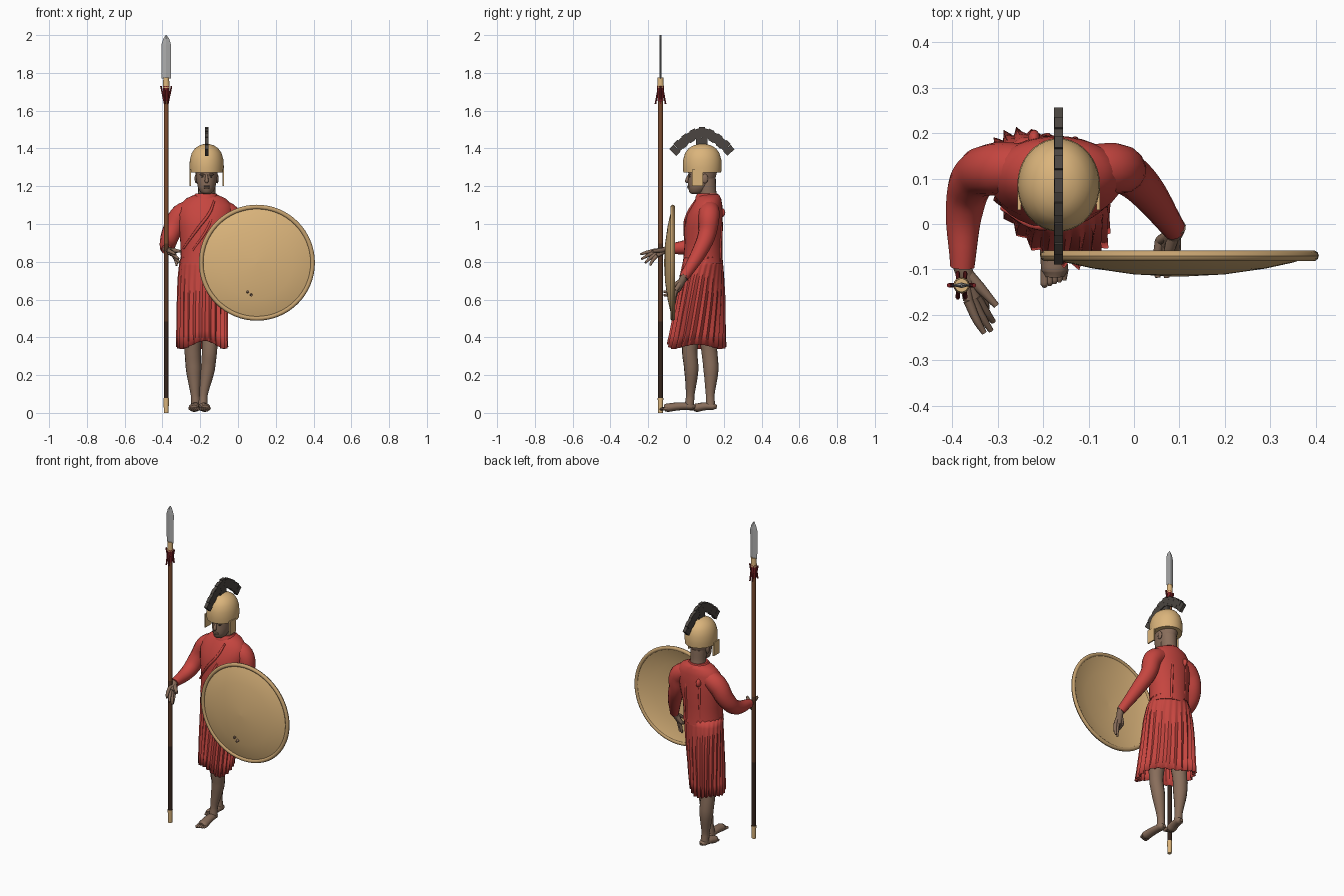
import bpy, bmesh, math
from math import sin, cos, pi
from mathutils import Vector

cube = bpy.data.objects.get("Cube")
if cube:
    bpy.data.objects.remove(cube)


def material(name, r, g, b):
    m = bpy.data.materials.new(name)
    m.use_nodes = True
    m.diffuse_color = (r, g, b, 1)
    m.node_tree.nodes["Principled BSDF"].inputs["Base Color"].default_value = (r, g, b, 1)
    return m


RED = material("red cloth", 0.56, 0.06, 0.05)
DARK_RED = material("dark red ribbon", 0.2, 0.015, 0.018)
SKIN = material("brown skin", 0.25, 0.155, 0.105)
BRONZE = material("bronze", 0.71, 0.46, 0.2)
RIM = material("rim bronze", 0.56, 0.36, 0.16)
STEEL = material("steel", 0.42, 0.42, 0.42)
CREST = material("crest hair", 0.07, 0.06, 0.052)
WOOD = material("wood", 0.2, 0.072, 0.028)
DARK_WOOD = material("dark wood", 0.035, 0.018, 0.012)
MID_WOOD = material("middle wood", 0.1, 0.04, 0.019)


def add(name, bm, *mats):
    bmesh.ops.recalc_face_normals(bm, faces=bm.faces)
    me = bpy.data.meshes.new(name)
    bm.to_mesh(me)
    bm.free()
    ob = bpy.data.objects.new(name, me)
    bpy.context.collection.objects.link(ob)
    for m in mats:
        me.materials.append(m)
    return ob


def smooth(ob, angle=50):
    bpy.ops.object.select_all(action="DESELECT")
    ob.select_set(True)
    bpy.context.view_layer.objects.active = ob
    bpy.ops.object.shade_smooth_by_angle(angle=math.radians(angle))
    return ob


def loft(name, rings, mat, n=32, caps=True, warp=None):
    """Stack ellipses (cx, cy, z, rx, ry) into a skin."""
    bm = bmesh.new()
    loops = []
    for i, (cx, cy, z, rx, ry) in enumerate(rings):
        loop = []
        for k in range(n):
            a = 2 * pi * k / n
            s, dz, shear = warp(a, i / (len(rings) - 1)) if warp else (1, 0, 0)
            dx, dy = rx * s * cos(a), ry * s * sin(a)
            loop.append(bm.verts.new((cx + dx, cy + dy + shear * dx, z + dz)))
        loops.append(loop)
    for lo, hi in zip(loops, loops[1:]):
        for k in range(n):
            bm.faces.new((lo[k], lo[(k + 1) % n], hi[(k + 1) % n], hi[k]))
    if caps:
        bm.faces.new(loops[0])
        bm.faces.new(loops[-1])
    return add(name, bm, mat)


def tube(name, pts, mat, res=3, flat=1):
    """Smooth tapering limb through points (x, y, z, radius)."""
    cu = bpy.data.curves.new(name, "CURVE")
    cu.dimensions = "3D"
    cu.bevel_depth, cu.bevel_resolution, cu.resolution_u = 1, res, 6
    cu.use_fill_caps = True
    sp = cu.splines.new("BEZIER")
    sp.bezier_points.add(len(pts) - 1)
    for bp, p in zip(sp.bezier_points, pts):
        bp.co, bp.radius = p[:3], p[3]
        bp.handle_left_type = bp.handle_right_type = "AUTO"
    tmp = bpy.data.objects.new(name, cu)
    bpy.context.collection.objects.link(tmp)
    dg = bpy.context.evaluated_depsgraph_get()
    me = bpy.data.meshes.new_from_object(tmp.evaluated_get(dg))
    bpy.data.objects.remove(tmp)
    bm = bmesh.new()
    bm.from_mesh(me)
    for v in bm.verts:
        v.co.z = pts[0][2] + (v.co.z - pts[0][2]) * flat
    bpy.data.meshes.remove(me)
    return smooth(add(name, bm, mat))


def box(name, centre, size, mat, tilt=0):
    bm = bmesh.new()
    bmesh.ops.create_cube(bm, size=1)
    bmesh.ops.scale(bm, vec=size, verts=bm.verts)
    ob = add(name, bm, mat)
    ob.location, ob.rotation_euler.x = centre, tilt
    return ob


def ball(name, centre, size, mat):
    bm = bmesh.new()
    bmesh.ops.create_uvsphere(bm, u_segments=14, v_segments=10, radius=1)
    bmesh.ops.scale(bm, vec=size, verts=bm.verts)
    ob = smooth(add(name, bm, mat))
    ob.location = centre
    return ob


# Spear
SX, SY = -0.38, -0.135
shaft = smooth(loft("spear_shaft", [(SX, SY, 0.07 + 0.069 * i, 0.013, 0.013) for i in range(25)], WOOD, 16))
shaft.data.materials.append(MID_WOOD)
shaft.data.materials.append(DARK_WOOD)
for f in shaft.data.polygons:
    f.material_index = 2 if f.center.z < 0.5 else 1 if f.center.z < 0.9 else 0
smooth(loft("spear_butt", [(SX, SY, 0, 0.012, 0.012), (SX, SY, 0.08, 0.015, 0.015)], BRONZE, 16))
smooth(loft("spear_socket", [(SX, SY, 1.72, 0.018, 0.018), (SX, SY, 1.775, 0.015, 0.015)], BRONZE, 16))
loft("spear_blade", [(SX, SY, 1.77, 0.024, 0.006), (SX, SY, 1.95, 0.025, 0.006),
                     (SX, SY, 1.98, 0.016, 0.006), (SX, SY, 2.0, 0.002, 0.005)], STEEL, 4)
loft("ribbon_wrap", [(SX, SY, 1.65, 0.015, 0.015), (SX, SY, 1.73, 0.018, 0.018)], DARK_RED, 12)
for s in (-1, 1):
    tube("ribbon_loop", [(SX + s * 0.008, SY, 1.63, 0.004), (SX + s * 0.028, SY, 1.73, 0.005)], DARK_RED, 1)
    for d in (-0.008, 0.008):
        tube("ribbon_tail", [(SX + d, SY + s * 0.01, 1.73, 0.004), (SX + d, SY + s * 0.027, 1.635, 0.005)], DARK_RED, 1)

# Shield: domed disc and rolled rim, turned to face the front
profile = [(0.004, 0.116), (0.1, 0.111), (0.19, 0.098), (0.25, 0.085), (0.288, 0.072),
           (0.288, 0.064), (0.25, 0.077), (0.19, 0.09), (0.1, 0.103), (0.004, 0.108)]
rim = [(0.295 + 0.012 * cos(a * pi / 5), 0.07 + 0.012 * sin(a * pi / 5)) for a in range(11)]
for name, prof, mat in (("shield_disc", profile, BRONZE), ("shield_rim", rim, RIM)):
    ob = loft(name, [(0, 0, h, r, r) for r, h in prof], mat, 64, caps=prof is profile)
    ob.location, ob.rotation_euler.x = (0.1, 0, 0.795), pi / 2
    smooth(ob)

# Tunic body and pleated skirt
smooth(loft("tunic_body", [
    (-.185, .09, .79, .122, .106), (-.185, .09, .83, .118, .103), (-.183, .093, .9, .122, .1),
    (-.177, .093, .98, .136, .102), (-.172, .1, 1.05, .148, .094), (-.17, .112, 1.1, .138, .08),
    (-.17, .118, 1.135, .105, .068), (-.17, .12, 1.155, .06, .055)], RED), 60)


def pleat(a, t):
    wave = abs(((a * 24 / (2 * pi)) % 1) * 2 - 1) - 0.5
    hem = (0.02 * max(0, cos(a + pi / 2 - 0.2)) ** 6 + 0.012 * sin(3 * a)) * max(0, 1 - 3 * t)
    return 1 + wave * (0.13 - 0.12 * t), hem, -0.55 * (1 - t) ** 0.8


skirt = loft("pleated_skirt", [
    (-.19, .056, .35, .13, .13), (-.19, .062, .42, .13, .128), (-.19, .07, .52, .13, .124),
    (-.188, .078, .62, .131, .119), (-.186, .083, .71, .131, .113), (-.185, .088, .78, .126, .107),
    (-.185, .09, .825, .118, .102)], RED, 144, False, pleat)
mod = skirt.modifiers.new("cloth thickness", "SOLIDIFY")
mod.thickness = 0.004
smooth(skirt, 30)

# Draped edges of the cloth
tube("chest_fold", [(-.125, .05, 1.125, .005), (-.15, .012, 1.06, .008), (-.21, -.006, .98, .008),
                    (-.29, .035, .87, .006)], RED, 2)
tube("chest_fold_lower", [(-.13, .02, 1.06, .004), (-.16, -.004, .98, .007), (-.24, .002, .86, .005)], RED, 2)
for x in (-0.225, -0.13):
    tube("back_fold", [(x, .172, 1.11, .006), (x, .185, 1.0, .008), (x, .181, .88, .008), (x, .18, .8, .006)], RED, 2)
ball("back_knot", (-.22, .186, 1.06), (.014, .022, .025), RED)
smooth(loft("neckline", [(-.17, .113, 1.135, .068, .064), (-.17, .113, 1.15, .064, .06),
                         (-.17, .114, 1.162, .054, .053)], RED))

# Sleeves
tube("right_sleeve", [(-.21, .122, 1.085, .05), (-.298, .122, 1.05, .059), (-.352, .1, .955, .051),
                      (-.372, .04, .893, .043), (-.378, -.095, .866, .027)], RED, 5)
tube("left_sleeve", [(-.13, .122, 1.085, .05), (-.045, .122, 1.05, .057), (-.016, .112, .95, .048),
                     (.022, .078, .865, .042), (.089, -.012, .715, .026)], RED, 5)


# Hands
def hand(side, wrist, knuckle, spread, tips, thumb):
    w, k, sp = Vector(wrist), Vector(knuckle), Vector(spread)
    tube(side + "_wrist", [(*(w + (w - k) * 0.5), .019), (*w, .02), (*k, .015)], SKIN)
    for i, tip in enumerate(tips):
        base = k + sp * (i - 1.5)
        tip = Vector(tip)
        tube(side + "_palm_bone", [(*w, .014), (*base, .011)], SKIN, 2)
        mid = base.lerp(tip, 0.5) + (base - w) * 0.12
        tube(side + "_finger", [(*base, .011), (*mid, .009), (*tip, .006)], SKIN, 2)
    tube(side + "_thumb", [(*w, .014), (*w.lerp(Vector(thumb), 0.5), .012), (*thumb, .007)], SKIN, 2)


hand("right", (-.376, -.1, .864), (-.352, -.162, .845), (.009, .004, -.009),
     [(-.33, -.24, .84), (-.315, -.235, .815), (-.31, -.215, .795), (-.325, -.19, .78)], (-.303, -.18, .855))
hand("left", (.089, -.018, .705), (.075, -.045, .65), (-.012, .006, 0),
     [(.085, -.06, .58), (.072, -.062, .575), (.072, -.118, .622), (.052, -.118, .642)], (.07, -.085, .66))

# Legs and bare feet
tube("left_leg", [(-.14, .06, .55, .06), (-.15, .02, .34, .041), (-.16, .028, .23, .038),
                  (-.183, .022, .09, .022), (-.186, .018, .035, .025)], SKIN, 5)
tube("right_leg", [(-.23, .1, .55, .06), (-.24, .122, .34, .043), (-.235, .132, .23, .041),
                   (-.226, .128, .09, .023), (-.222, .13, .035, .025)], SKIN, 5)
for side, x, heel, toe, lean in (("left", -.187, .04, -.115, .012), ("right", -.22, .155, .04, -.012)):
    mid = (heel + toe) / 2
    tube(side + "_foot", [(x, heel + .008, .03, .012), (x, heel - .01, .034, .024),
                          (x + lean / 2, mid, .036, .028), (x + lean, toe + .015, .026, .03),
                          (x + lean, toe, .024, .022)], SKIN, 4, 0.75)
    inner = -1 if side == "left" else 1
    for i in range(5):
        tx = x + lean + inner * (.022 - .011 * i)
        ty = toe - .018 + .004 * i
        tube(side + "_toe", [(tx, toe + .015, .024, .009), (tx, ty, .02, .009 - .0008 * i),
                             (tx, ty - .007, .019, .004)], SKIN, 2)

# Head and face
HX = -0.166
tube("neck", [(HX - .004, .125, 1.1, .05), (HX, .115, 1.17, .046), (HX, .11, 1.24, .048)], SKIN, 5)
smooth(loft("head", [(HX, .05, 1.16, .02, .022), (HX, .058, 1.17, .034, .042), (HX, .07, 1.195, .046, .058),
                     (HX, .08, 1.225, .053, .07), (HX, .086, 1.255, .057, .073),
                     (HX, .09, 1.3, .06, .08)], SKIN), 70)
tube("nose", [(HX, .018, 1.262, .006), (HX, .008, 1.24, .009), (HX, .006, 1.226, .011), (HX, .012, 1.22, .006)], SKIN)
for z in (1.2, 1.192):
    ball("lip", (HX, .014, z), (.018, .008, .005), SKIN)
for s in (-1, 1):
    ball("eye", (HX + s * .023, .02, 1.25), (.008, .005, .003), CREST)
    ball("brow", (HX + s * .024, .018, 1.262), (.016, .008, .005), SKIN)
    ball("ear", (HX + s * .056, .1, 1.24), (.008, .017, .025), SKIN)

# Helmet with cheek plates
smooth(loft("helmet_bowl", [
    (HX, .086, 1.272, .089, .1), (HX, .086, 1.3, .091, .103), (HX, .086, 1.34, .089, .101),
    (HX, .086, 1.375, .079, .091), (HX, .086, 1.4, .062, .073), (HX, .086, 1.416, .039, .047),
    (HX, .086, 1.424, .012, .015)], BRONZE, 40))
for s in (-1, 1):
    box("cheek_plate", (HX + s * .087, .06, 1.245), (.008, .058, .085), BRONZE)

# Crest: blocks of stiff hair along a low arch, each tilted to its slope
for i in range(15):
    t = i / 7 - 1
    drop, slope = 0.092 * abs(t) ** 1.6, 1.05 * abs(t) ** 0.6
    step = 0.003 if i % 2 else -0.003
    box("crest_block", (HX, .084 + .143 * t, 1.485 - drop + step), (.02 - .001 * (i % 2), .032, .052), CREST,
        -math.copysign(math.atan(slope), t) if t else 0)
box("crest_holder", (HX, .084, 1.435), (.012, .06, .04), CREST)
